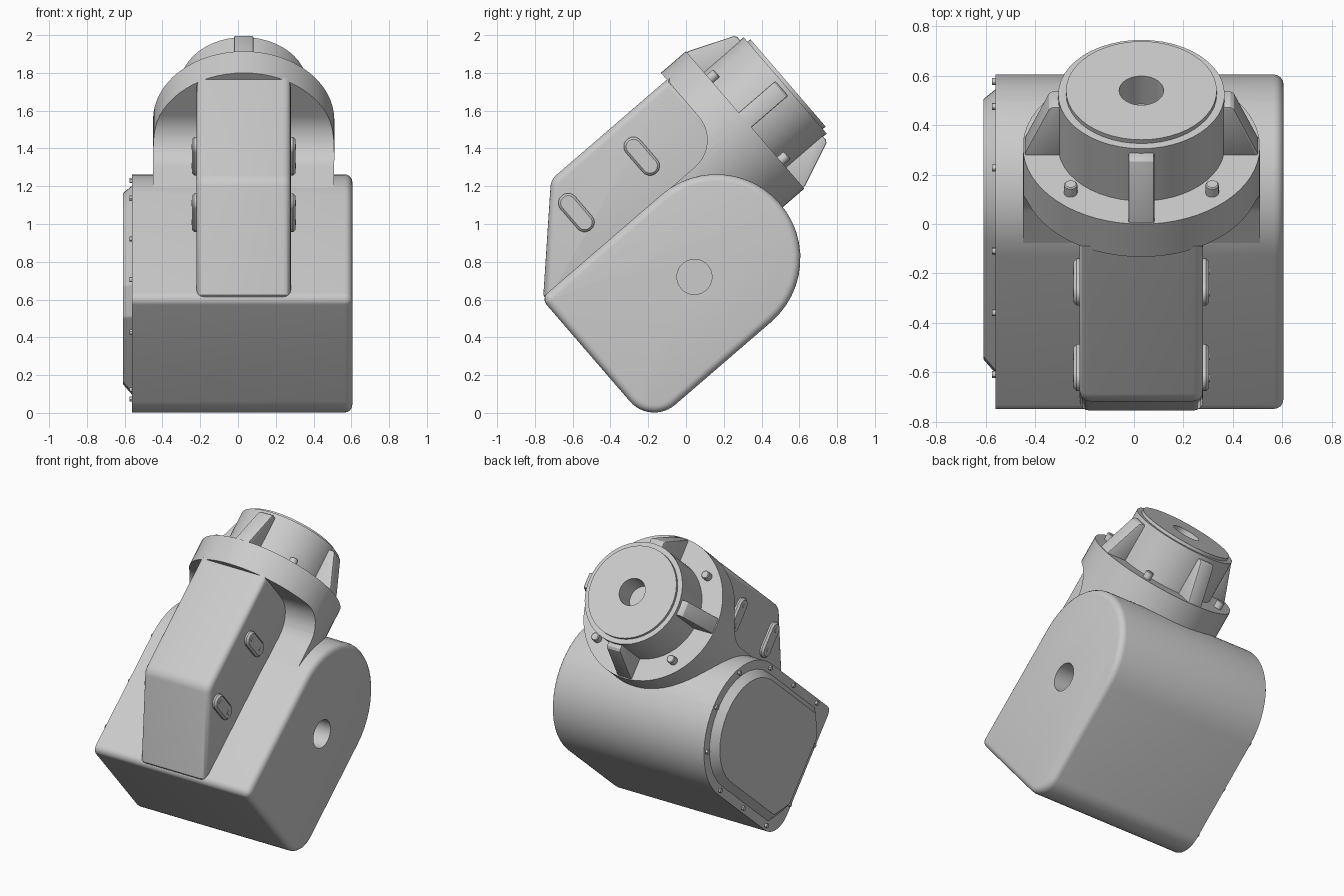
import bpy, bmesh
from math import sin, cos, pi, tan, radians
from mathutils import Matrix, Vector

if "Cube" in bpy.data.objects:
    bpy.data.objects.remove(bpy.data.objects["Cube"])

# Everything is drawn in a local frame (x, w along flange axis, v across), then tilted
TILT = Matrix.Rotation(radians(40.78), 4, 'X')
CX, CV = 0.03, 0.97          # flange axis position


def finish(name, bm, pre=None):
    bmesh.ops.remove_doubles(bm, verts=bm.verts, dist=1e-5)
    bmesh.ops.recalc_face_normals(bm, faces=bm.faces)
    me = bpy.data.meshes.new(name)
    bm.to_mesh(me)
    bm.free()
    if pre:
        me.transform(pre)
    me.transform(TILT)
    ob = bpy.data.objects.new(name, me)
    bpy.context.collection.objects.link(ob)
    return ob


def rounded(corners, n=8):
    """Polygon from (w, v, radius) corners."""
    out = []
    for i, (a, b, r) in enumerate(corners):
        p = Vector((a, b))
        if r == 0:
            out.append(p)
            continue
        d1 = (Vector(corners[i - 1][:2]) - p).normalized()
        d2 = (Vector(corners[(i + 1) % len(corners)][:2]) - p).normalized()
        half = d1.angle(d2) / 2
        c = p + (d1 + d2).normalized() * (r / sin(half))
        s = p + d1 * (r / tan(half)) - c
        e = p + d2 * (r / tan(half)) - c
        sweep = s.angle_signed(e)
        for k in range(n + 1):
            t = -sweep * k / n
            out.append(c + Vector((s.x * cos(t) - s.y * sin(t), s.x * sin(t) + s.y * cos(t))))
    return out


def prism(name, pts, x0, x1, b0=0, b1=0, seg=4, end=None, pre=None):
    """Extrude a (w, v) outline along x, optionally to a second outline; bevel the caps."""
    bm = bmesh.new()
    r0 = [bm.verts.new((x0, p[0], p[1])) for p in pts]
    r1 = [bm.verts.new((x1, p[0], p[1])) for p in (end or pts)]
    bm.faces.new(r0)
    bm.faces.new(r1[::-1])
    n = len(pts)
    for i in range(n):
        bm.faces.new((r0[i], r1[i], r1[(i + 1) % n], r0[(i + 1) % n]))
    bmesh.ops.recalc_face_normals(bm, faces=bm.faces)
    for x, b in ((x0, b0), (x1, b1)):
        if b:
            es = [e for e in bm.edges if all(abs(v.co.x - x) < 1e-6 for v in e.verts)]
            bmesh.ops.bevel(bm, geom=es, offset=b, offset_type='OFFSET', segments=seg,
                            profile=0.5, affect='EDGES', clamp_overlap=False)
    return finish(name, bm, pre)


def lathe(name, prof, cx, cv, n=48):
    """Revolve a (radius, w) profile round an axis parallel to w."""
    bm = bmesh.new()
    rings = [[bm.verts.new((cx + r * cos(2 * pi * k / n), w, cv + r * sin(2 * pi * k / n)))
              for k in range(n)] if r else [bm.verts.new((cx, w, cv))] for r, w in prof]
    for a, b in zip(rings, rings[1:]):
        for k in range(n):
            j = (k + 1) % n
            if len(a) == 1:
                bm.faces.new((a[0], b[k], b[j]))
            elif len(b) == 1:
                bm.faces.new((a[k], a[j], b[0]))
            else:
                bm.faces.new((a[k], a[j], b[j], b[k]))
    return finish(name, bm)


def disc(w, v, r, n=16):
    return [(w + r * cos(2 * pi * k / n), v + r * sin(2 * pi * k / n)) for k in range(n)]


def cut(ob, cutter):
    m = ob.modifiers.new("cut", 'BOOLEAN')
    m.operation, m.solver, m.object = 'DIFFERENCE', 'EXACT', cutter
    bpy.context.view_layer.objects.active = ob
    bpy.ops.object.modifier_apply(modifier=m.name)
    bpy.data.objects.remove(cutter)


# Main gear housing with round end and a bore in the right face
outline = rounded([(-0.185, 0.96, 0.045), (1.101, 0.96, 0.444),
                   (1.101, 0.07, 0.444), (-0.185, 0.07, 0.17)], 12)
housing = prism("main_housing", outline, -0.56, 0.605, b1=0.04)
cut(housing, prism("bore_cutter", disc(0.504, 0.516, 0.093, 32), 0.48, 0.7))


# Left side cover with sloped edge
def cover_outline(d):
    a, b, t, e = -0.185 + d, 0.07 + d, 0.96 - d, 1.101 - d
    r = 0.444 - d
    return rounded([(a, t - 0.12, 0.02), (a + 0.12, t, 0.02), (e, t, r),
                    (e, b, r), (a + 0.12, b, 0.04), (a, b + 0.12, 0.04)])


prism("side_cover", cover_outline(0.055), -0.555, -0.61, end=cover_outline(0.10))

# Cover screws round the rim
screws = [(w, v) for w in (0.0, 0.33, 0.66) for v in (0.098, 0.932)]
screws += [(-0.157, 0.3), (-0.157, 0.7)]
screws += [(0.657 + 0.416 * cos(a), 0.515 + 0.416 * sin(a)) for a in (-0.7, 0, 0.7)]
for w, v in screws:
    prism("cover_screw", disc(w, v, 0.014, 12), -0.575, -0.55)

# Flange and neck: a cylinder with its upper rear scooped away by a filleted cutter
neck = lathe("flange_neck", [(0, 0.62), (0.48, 0.62), (0.48, 1.25), (0, 1.25)], CX, CV, 64)
scoop = rounded([(0.4, 0.955, 0), (1.075, 0.955, 0.19), (1.075, 1.7, 0), (0.4, 1.7, 0)], 12)
cut(neck, prism("scoop_cutter", scoop, -0.8, 0.8))

# Output hub with stepped face and centre bore
lathe("output_hub", [(0, 1.2), (0.337, 1.2), (0.337, 1.53), (0.305, 1.53), (0.305, 1.55),
                     (0.09, 1.55), (0.09, 1.40), (0, 1.40)], CX, CV)

# Four gusset ribs and four studs round the hub
rib = [(1.24, 0.30), (1.24, 0.472), (1.26, 0.472), (1.495, 0.375), (1.505, 0.36), (1.505, 0.30)]
for k in range(4):
    place = Matrix.Translation((CX, 0, CV)) @ Matrix.Rotation(k * pi / 2, 4, 'Y')
    prism("hub_rib", rib, -0.052, 0.052, 0.008, 0.008, 2, pre=place)
    a = pi / 4 + k * pi / 2
    lathe("flange_stud", [(0, 1.24), (0.027, 1.24), (0.027, 1.293), (0.022, 1.298), (0, 1.298)],
          CX + 0.405 * cos(a), CV + 0.405 * sin(a), 16)

# Motor box on top of the housing
box = rounded([(-0.165, 0.9, 0), (-0.165, 0.965, 0), (0.265, 1.402, 0.09),
               (1.09, 1.402, 0), (1.09, 0.9, 0)], 8)
prism("motor_box", box, CX - 0.25, CX + 0.25, 0.04, 0.04)

# Slotted pads with screw heads on both sides of the box
for side in (-1, 1):
    x = CX + side * 0.25
    for w in (0.253, 0.71):
        a, b, c, d = w - 0.051, w + 0.051, 1.182 - 0.118, 1.182 + 0.118
        pad = rounded([(a, d, 0.05), (b, d, 0.05), (b, c, 0.05), (a, c, 0.05)])
        prism("side_pad", pad, x - side * 0.01, x + side * 0.024, b1=0.012, seg=1)
        for v in (1.115, 1.249):
            prism("pad_screw", disc(w, v, 0.015, 12), x, x + side * 0.027)

# Smooth shading with sharp edges kept
bpy.ops.object.select_all(action='SELECT')
bpy.context.view_layer.objects.active = housing
bpy.ops.object.shade_smooth_by_angle(angle=radians(30))
